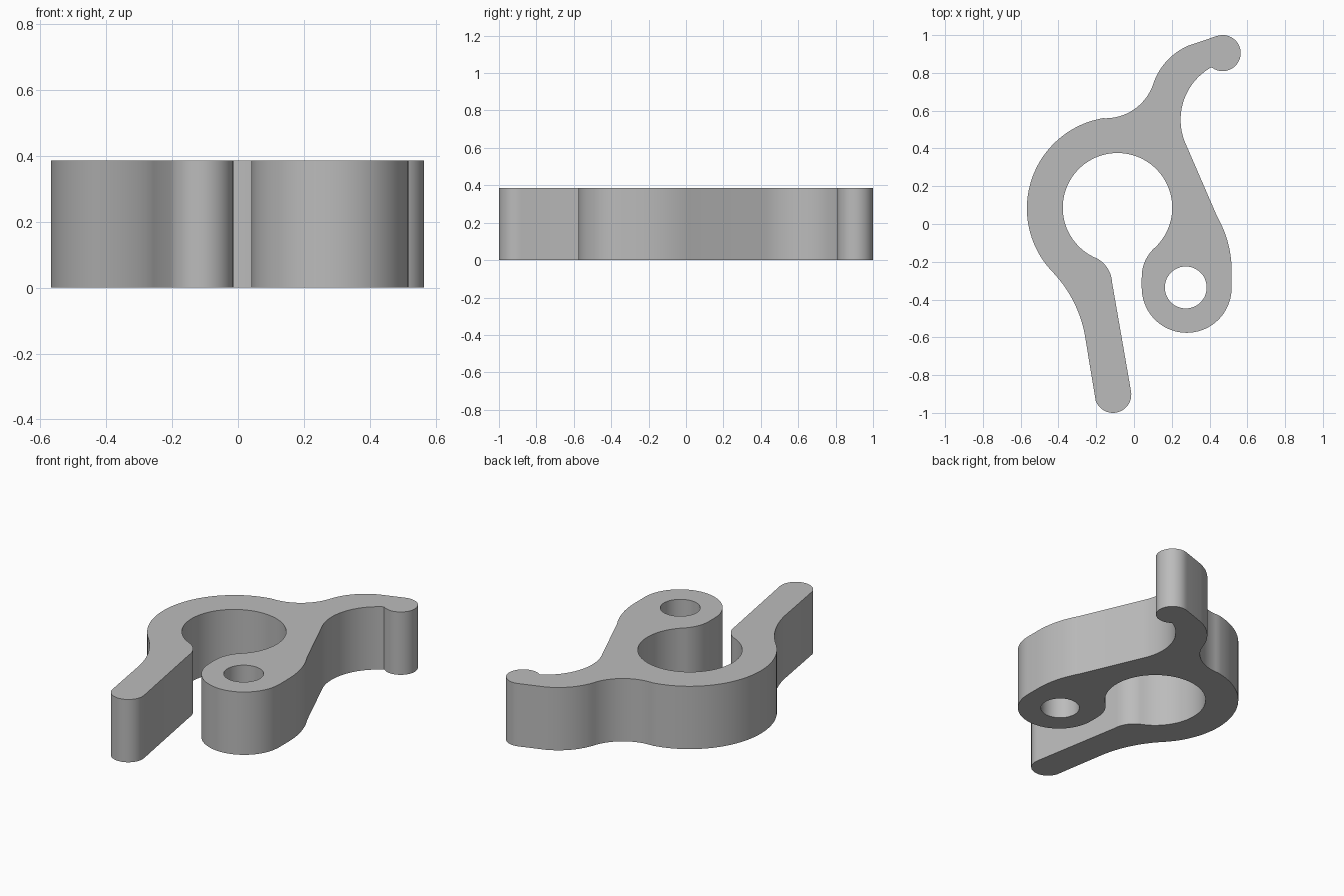
import bpy, bmesh, math
from mathutils import Vector

cube = bpy.data.objects.get("Cube")
if cube:
    bpy.data.objects.remove(cube, do_unlink=True)

HEIGHT = 0.385


def arc(start, via, end, steps=20):
    """Points on the circular arc from start through via, without the end."""
    (ax, ay), (bx, by), (cx, cy) = start, via, end
    d = 2 * (ax * (by - cy) + bx * (cy - ay) + cx * (ay - by))
    a, b, c = (x * x + y * y for x, y in (start, via, end))
    ox = (a * (by - cy) + b * (cy - ay) + c * (ay - by)) / d
    oy = (a * (cx - bx) + b * (ax - cx) + c * (bx - ax)) / d
    r = math.hypot(ax - ox, ay - oy)
    t0, t1, t2 = (math.atan2(y - oy, x - ox) for x, y in (start, via, end))
    full = 2 * math.pi
    sweep = (t2 - t0) % full
    if (t1 - t0) % full > sweep:
        sweep -= full
    return [(ox + r * math.cos(t0 + sweep * i / steps),
             oy + r * math.sin(t0 + sweep * i / steps)) for i in range(steps)]


def add_loop(curve, points):
    spline = curve.splines.new('POLY')
    spline.points.add(len(points) - 1)
    for p, (x, y) in zip(spline.points, points):
        p.co = (x, y, 0, 1)
    spline.use_cyclic_u = True


# Outline, clockwise: each entry is start and (for arcs) the point passed through
segments = [
    ((0.435, 0.994), (0.565, 0.908), 24),    # hook tip
    ((0.41, 0.83), (0.249, 0.59), 24),       # inside of hook
    ((0.28, 0.41), None, 1),                 # straight flank
    ((0.44, 0.04), (0.495, -0.09), 12),      # shoulder of pivot lug
    ((0.517, -0.26), None, 1),
    ((0.517, -0.34), (0.279, -0.576), 36),   # round end of pivot lug
    ((0.041, -0.34), None, 1),
    ((0.041, -0.285), (0.057, -0.20), 10),   # lug to ring opening
    ((0.10, -0.135), (-0.088, 0.376), 64),   # inside of ring
    ((-0.195, -0.183), (-0.143, -0.23), 12), # ring to tail
    ((-0.116, -0.31), None, 1),
    ((-0.016, -0.885), (-0.11, -1.0), 20),   # tail tip
    ((-0.203, -0.935), None, 1),
    ((-0.255, -0.62), (-0.313, -0.425), 14), # tail to ring outside
    ((-0.43, -0.255), (-0.567, 0.086), 48),  # outside of ring
    ((-0.165, 0.56), (0.005, 0.61), 18),     # ring to hook
    ((0.10, 0.735), (0.175, 0.865), 16),     # back of hook
    ((0.29, 0.945), None, 1),
]
outline = []
for i, (start, via, steps) in enumerate(segments):
    end = segments[(i + 1) % len(segments)][0]
    outline += arc(start, via, end, steps) if via else [start]

# Pivot hole
hole = [(0.274 + 0.111 * math.cos(math.tau * i / 48),
         -0.336 + 0.111 * math.sin(math.tau * i / 48)) for i in range(48)]

# Filled flat curve gives the plate with its hole, then it is raised
curve = bpy.data.curves.new("clip_profile", 'CURVE')
curve.dimensions = '2D'
curve.fill_mode = 'BOTH'
curve.extrude = HEIGHT / 2
add_loop(curve, outline)
add_loop(curve, hole)
profile = bpy.data.objects.new("clip_profile", curve)
bpy.context.collection.objects.link(profile)
bpy.context.view_layer.update()
mesh = bpy.data.meshes.new_from_object(
    profile.evaluated_get(bpy.context.evaluated_depsgraph_get()))
bpy.data.objects.remove(profile, do_unlink=True)
bpy.data.curves.remove(curve)

# Weld caps to walls, stand on the floor
bm = bmesh.new()
bm.from_mesh(mesh)
bmesh.ops.remove_doubles(bm, verts=bm.verts, dist=0.0005)
bmesh.ops.translate(bm, verts=bm.verts, vec=Vector((0, 0, HEIGHT / 2)))
bmesh.ops.recalc_face_normals(bm, faces=bm.faces)
bm.to_mesh(mesh)
bm.free()

grey = bpy.data.materials.new("grey_plastic")
grey.use_nodes = True
colour = (0.5, 0.5, 0.5, 1)
grey.diffuse_color = colour
grey.node_tree.nodes["Principled BSDF"].inputs["Base Color"].default_value = colour
mesh.materials.clear()
mesh.materials.append(grey)

clip = bpy.data.objects.new("clip_body", mesh)
bpy.context.collection.objects.link(clip)
bpy.ops.object.select_all(action='DESELECT')
clip.select_set(True)
bpy.context.view_layer.objects.active = clip
bpy.ops.object.shade_smooth_by_angle(angle=math.radians(30))
